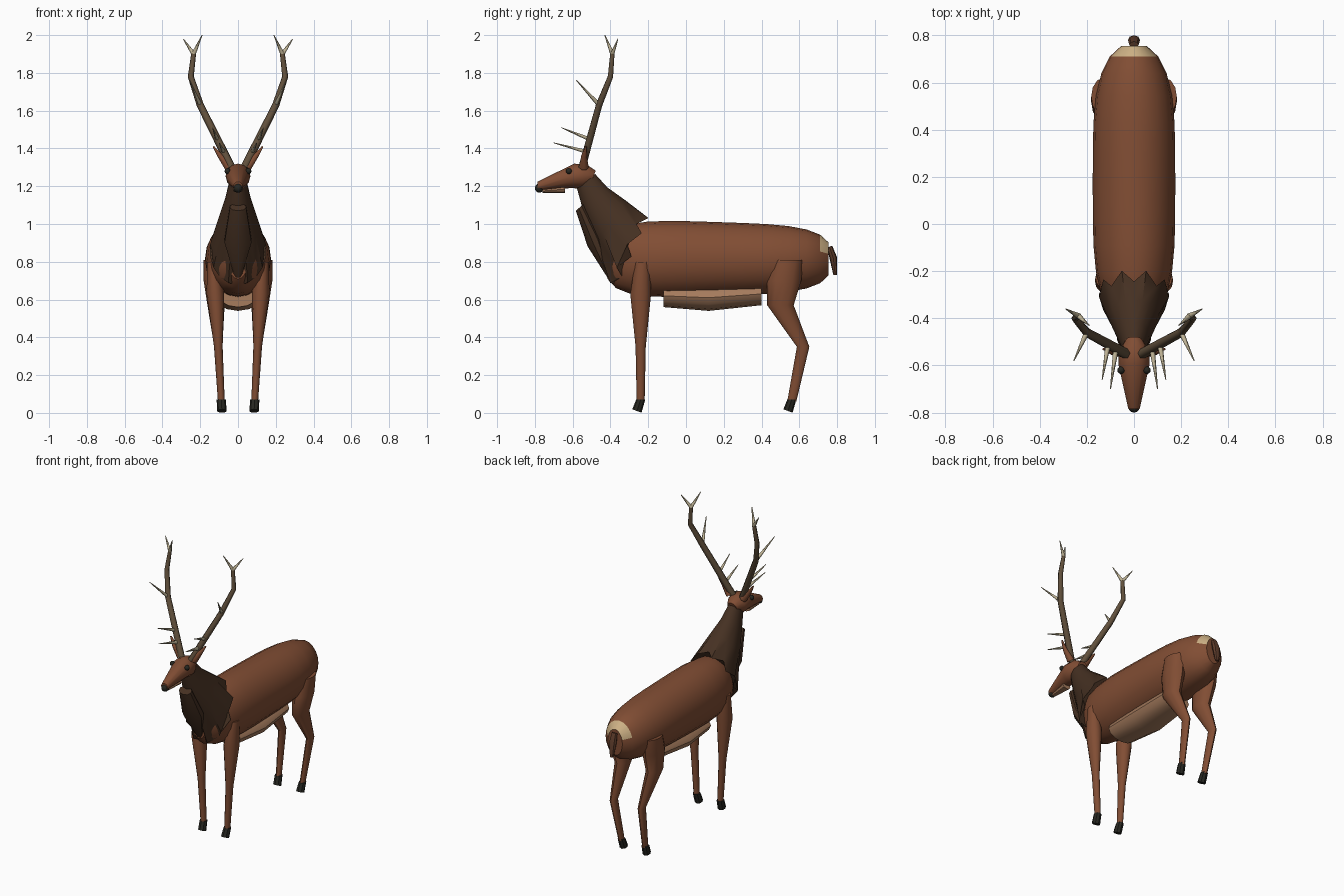
import bpy, bmesh, math
from mathutils import Vector

if "Cube" in bpy.data.objects:
    bpy.data.objects.remove(bpy.data.objects["Cube"], do_unlink=True)


def material(name, red, green, blue):
    color = (red, green, blue, 1)
    mat = bpy.data.materials.new(name)
    mat.use_nodes = True
    mat.diffuse_color = color
    mat.node_tree.nodes["Principled BSDF"].inputs["Base Color"].default_value = color
    return mat


coat = material("red brown coat", 0.22, 0.075, 0.034)
mane = material("dark brown mane", 0.06, 0.03, 0.016)
belly_tan = material("belly tan", 0.38, 0.2, 0.11)
rump_cream = material("rump cream", 0.6, 0.43, 0.23)
tail_brown = material("tail brown", 0.11, 0.045, 0.024)
antler_brown = material("antler brown", 0.12, 0.08, 0.045)
bone = material("tine bone", 0.52, 0.45, 0.3)
black = material("hoof black", 0.02, 0.02, 0.015)


def smooth(obj, degrees=40):
    bpy.ops.object.select_all(action="DESELECT")
    obj.select_set(True)
    bpy.context.view_layer.objects.active = obj
    bpy.ops.object.shade_smooth_by_angle(angle=math.radians(degrees))


def skin(name, rings, materials, sides, jag=0, color_rule=None):
    """Skin elliptical rings, each a centre, a half depth vector and a half width."""
    bm = bmesh.new()
    loops = []
    for centre, depth, width in rings:
        loop = []
        for side in range(sides):
            turn = math.tau * side / sides
            across = Vector((width * math.sin(turn), 0, 0))
            loop.append(bm.verts.new(centre + depth * math.cos(turn) + across))
        loops.append(loop)
    for side, vert in enumerate(loops[-1]):
        vert.co.y += jag if side % 2 else -jag
    for lower, upper in zip(loops, loops[1:]):
        for side in range(sides):
            after = (side + 1) % sides
            bm.faces.new((lower[side], lower[after], upper[after], upper[side]))
    bm.faces.new(loops[0])
    bm.faces.new(loops[-1])
    bmesh.ops.recalc_face_normals(bm, faces=bm.faces)
    if color_rule:
        for face in bm.faces:
            face.material_index = color_rule(face.calc_center_median())
    mesh = bpy.data.meshes.new(name)
    bm.to_mesh(mesh)
    bm.free()
    for mat in materials:
        mesh.materials.append(mat)
    obj = bpy.data.objects.new(name, mesh)
    bpy.context.collection.objects.link(obj)
    smooth(obj)


def limb(name, path, mat, aspect=1, tilt=(0, 0), sides=12, offset=None, jag=0):
    """Loft along path points (y, z, half depth); ring tilt changes evenly from end to end."""
    rings = []
    for index, (y, z, radius) in enumerate(path):
        share = index / (len(path) - 1)
        angle = math.radians(tilt[0] + (tilt[1] - tilt[0]) * share)
        depth = Vector((0, math.cos(angle), math.sin(angle))) * radius
        x = offset(z) if offset else 0
        rings.append((Vector((x, y, z)), depth, radius * aspect))
    skin(name, rings, [mat], sides, jag)


def rod(name, points, start_radius, end_radius, mat, mirror):
    """Evenly tapered round rod."""
    curve = bpy.data.curves.new(name, "CURVE")
    curve.dimensions = "3D"
    curve.bevel_depth = 1
    curve.bevel_resolution = 1
    curve.use_fill_caps = True
    spline = curve.splines.new("POLY")
    last = len(points) - 1
    spline.points.add(last)
    for index, (x, y, z) in enumerate(points):
        spline.points[index].co = (mirror * x, y, z, 1)
        spline.points[index].radius = start_radius + (end_radius - start_radius) * index / last
    curve.materials.append(mat)
    bpy.context.collection.objects.link(bpy.data.objects.new(name, curve))


def ball(name, location, radius):
    bpy.ops.mesh.primitive_uv_sphere_add(
        segments=12, ring_count=8, radius=radius, location=location)
    obj = bpy.context.object
    obj.name = name
    obj.data.materials.append(black)
    smooth(obj, 60)


# Barrel-shaped trunk with a pale patch on the upper rump
body_rings = []
for step in range(1, 14):
    t = math.sin(math.pi * (step / 14 - 0.5))
    fullness = 1 - t ** 4
    depth = Vector((0, 0, (0.195 - 0.02 * t) * fullness ** 0.3))
    centre = Vector((0, 0.17 + 0.6 * t, 0.815))
    body_rings.append((centre, depth, 0.175 * math.sqrt(fullness)))
skin("body", body_rings, [coat, rump_cream], 20,
     color_rule=lambda point: int(point.y > 0.73 and point.z > 0.85))

limb("belly", [(-0.12, 0.62, 0.06), (0.12, 0.61, 0.07), (0.4, 0.63, 0.06)],
     belly_tan, aspect=1.7, tilt=(90, 90))
limb("tail", [(0.76, 0.88, 0.015), (0.78, 0.82, 0.02), (0.79, 0.73, 0.01)],
     tail_brown, aspect=1.3, tilt=(20, 0), sides=8)

# Neck with a ragged lower edge, and the throat ruff
limb("neck", [(-0.53, 1.23, 0.06), (-0.48, 1.13, 0.09), (-0.4, 1.01, 0.14), (-0.3, 0.86, 0.2)],
     mane, aspect=0.75, tilt=(35, 66), sides=18, jag=0.025)
limb("throat_ruff", [(-0.56, 1.09, 0.03), (-0.48, 0.91, 0.05), (-0.4, 0.71, 0.01)],
     mane, aspect=1.5, tilt=(40, 30), sides=10)

# Head
limb("head", [(-0.49, 1.25, 0.035), (-0.54, 1.25, 0.065), (-0.6, 1.255, 0.065),
              (-0.785, 1.2, 0.024)], coat, tilt=(70, 90))
limb("lower_jaw", [(-0.76, 1.175, 0.01), (-0.64, 1.185, 0.02)],
     belly_tan, aspect=1.5, tilt=(90, 90), sides=8)
ball("nose", (0, -0.776, 1.19), 0.024)

for side, mirror in (("left", 1), ("right", -1)):
    ball(side + "_eye", (mirror * 0.055, -0.62, 1.28), 0.016)
    rod(side + "_ear", [(0.05, -0.54, 1.3), (0.095, -0.54, 1.36), (0.13, -0.53, 1.41)],
        0.025, 0.005, coat, mirror)

    # Antler beam, with tines rooted along it
    beam = [Vector(point) for point in (
        (0.035, -0.55, 1.3), (0.2, -0.46, 1.63), (0.25, -0.4, 1.78), (0.235, -0.39, 1.9))]
    base, bend, top = beam[0], beam[1], beam[-1]
    rod(side + "_antler", beam, 0.022, 0.013, antler_brown, mirror)
    for part, root, tip in (
            ("brow", base.lerp(bend, 0.25), (0.1, -0.7, 1.43)),
            ("second", base.lerp(bend, 0.45), (0.135, -0.66, 1.51)),
            ("middle", bend, (0.255, -0.58, 1.76)),
            ("inner_fork", top, (0.19, -0.43, 2)),
            ("outer_fork", top, (0.29, -0.36, 1.98))):
        rod(f"{side}_{part}_tine", [root, tip], 0.012, 0.002, bone, mirror)

    # Legs spread slightly towards the trunk
    def stance(z):
        return mirror * (0.085 + 0.055 * z)

    limb(side + "_front_leg", [(-0.23, 0.8, 0.04), (-0.24, 0.63, 0.055),
                               (-0.24, 0.35, 0.027), (-0.24, 0.06, 0.021)],
         coat, aspect=0.85, offset=stance)
    limb(side + "_hind_leg", [(0.54, 0.81, 0.08), (0.52, 0.7, 0.09), (0.5, 0.57, 0.07),
                              (0.62, 0.35, 0.033), (0.56, 0.06, 0.024)],
         coat, aspect=0.65, offset=stance)
    for part, y in (("front", -0.24), ("hind", 0.56)):
        limb(f"{side}_{part}_hoof", [(y, 0.07, 0.024), (y - 0.02, 0.01, 0.026)],
             black, tilt=(0, -20), sides=8, offset=stance)
